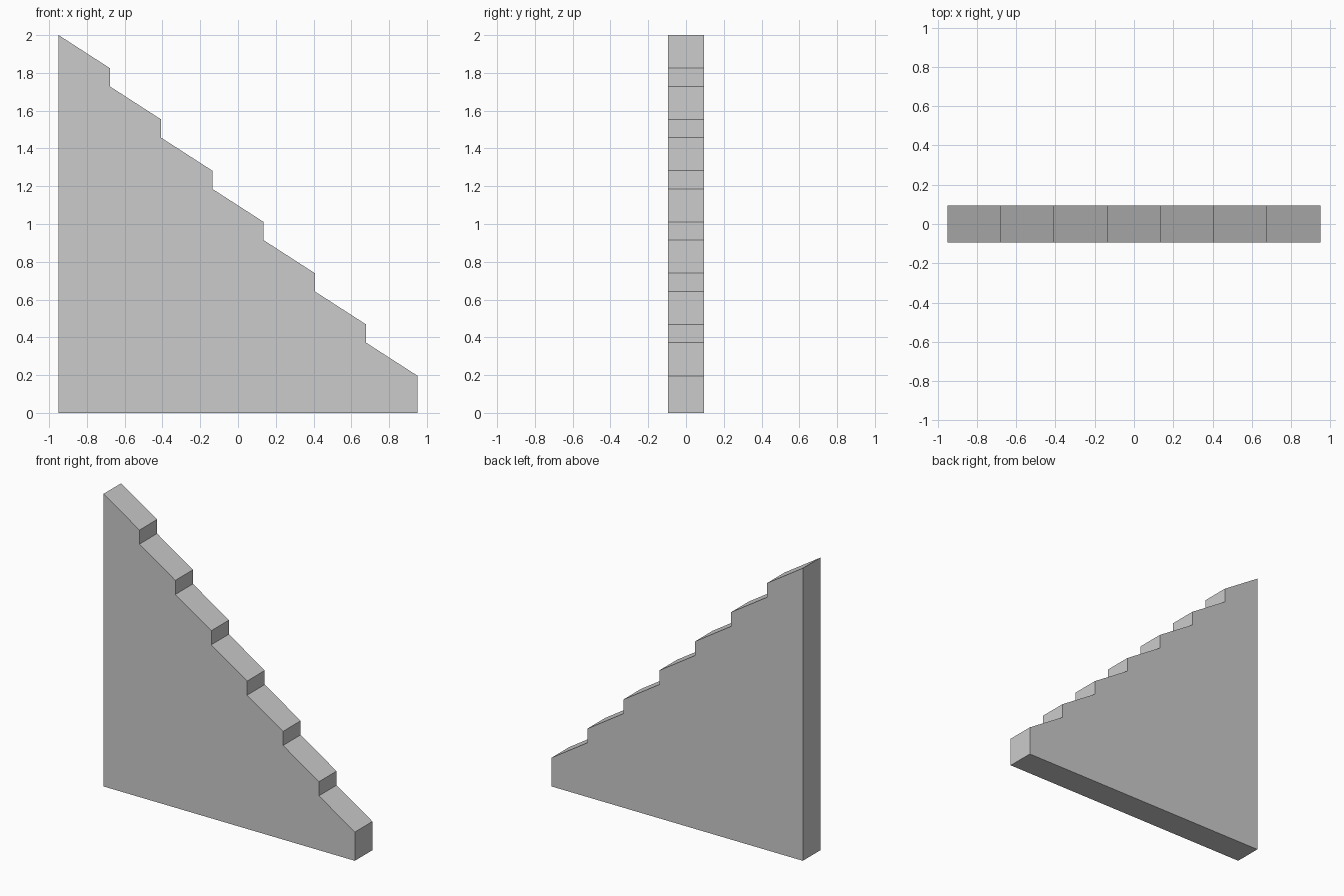
import bpy, bmesh

if "Cube" in bpy.data.objects:
    bpy.data.objects.remove(bpy.data.objects["Cube"])

STEPS, HALF_LEN, HALF_THICK, HEIGHT = 7, 0.95, 0.095, 2.0
PITCH = 2 * HALF_LEN / STEPS   # run and rise of one tooth
DROP = 0.175                   # sloped fall along one tooth

# Side outline: flat base, upright back, sawtooth slope
outline = [(HALF_LEN, 0), (-HALF_LEN, 0)]
for i in range(STEPS):
    x, z = -HALF_LEN + i * PITCH, HEIGHT - i * PITCH
    outline += [(x, z), (x + PITCH, z - DROP)]

# Extrude the outline through the wall thickness
bm = bmesh.new()
face = bm.faces.new([bm.verts.new((x, -HALF_THICK, z)) for x, z in outline])
ext = bmesh.ops.extrude_face_region(bm, geom=[face], use_keep_orig=True)
verts = [g for g in ext["geom"] if isinstance(g, bmesh.types.BMVert)]
bmesh.ops.translate(bm, verts=verts, vec=(0, 2 * HALF_THICK, 0))
bmesh.ops.recalc_face_normals(bm, faces=bm.faces)

mesh = bpy.data.meshes.new("stepped_wall")
bm.to_mesh(mesh)
bm.free()
bpy.context.collection.objects.link(bpy.data.objects.new("stepped_wall", mesh))
